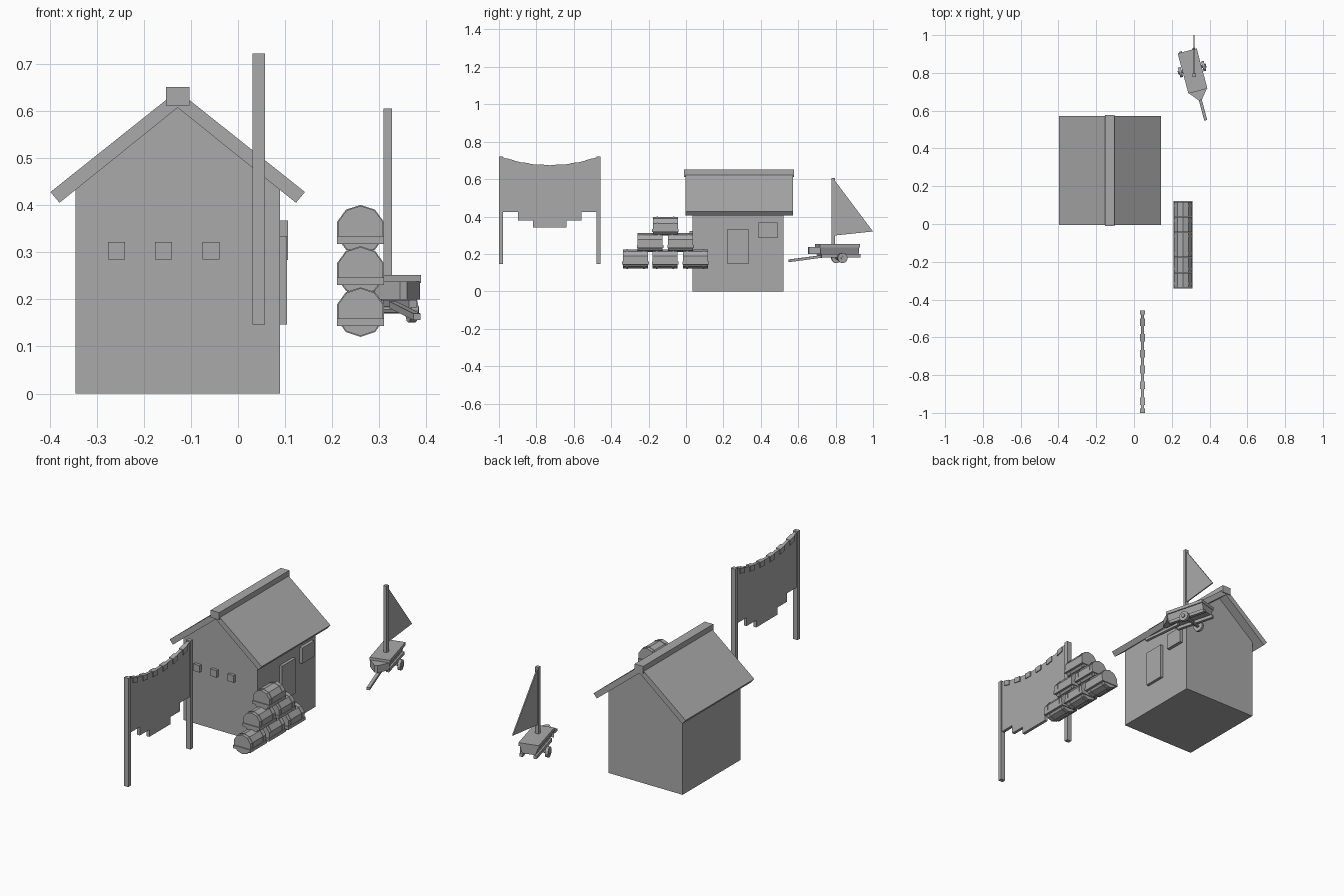
import bpy, bmesh, math
from mathutils import Matrix, Vector

cube = bpy.data.objects.get("Cube")
if cube:
    bpy.data.objects.remove(cube, do_unlink=True)

grey = bpy.data.materials.new("plain grey")
grey.use_nodes = True
colour = (0.4, 0.4, 0.4, 1)
grey.diffuse_color = colour
grey.node_tree.nodes["Principled BSDF"].inputs["Base Color"].default_value = colour


def finish(name, bm, matrix=None):
    if matrix:
        bm.transform(matrix)
    bmesh.ops.recalc_face_normals(bm, faces=bm.faces)
    mesh = bpy.data.meshes.new(name)
    bm.to_mesh(mesh)
    bm.free()
    mesh.materials.append(grey)
    obj = bpy.data.objects.new(name, mesh)
    bpy.context.collection.objects.link(obj)
    return obj


def prism(name, profile, axis, lo, hi, matrix=None):
    """Extrude a 2D outline along x, y or z; the outline uses the other two axes."""
    bm = bmesh.new()
    verts = []
    for p in profile:
        co = list(p)
        co.insert(axis, lo)
        verts.append(bm.verts.new(co))
    face = bm.faces.new(verts)
    new = bmesh.ops.extrude_face_region(bm, geom=[face])["geom"]
    step = Vector((0, 0, 0))
    step[axis] = hi - lo
    bmesh.ops.translate(bm, vec=step, verts=[g for g in new if isinstance(g, bmesh.types.BMVert)])
    return finish(name, bm, matrix)


def box(name, x, y, z, matrix=None):
    return prism(name, [(x[0], y[0]), (x[1], y[0]), (x[1], y[1]), (x[0], y[1])], 2, z[0], z[1], matrix)


def ngon(n, r, cx, cz):
    return [(cx + r * math.cos(math.pi / 2 + math.tau * i / n),
             cz + r * math.sin(math.pi / 2 + math.tau * i / n)) for i in range(n)]


# House: gabled body, two roof slabs and a ridge beam
mid = -0.128
half = 0.217
prism("house_body", [(mid - half, 0), (mid + half, 0), (mid + half, 0.433),
                     (mid, 0.607), (mid - half, 0.433)], 1, 0.035, 0.521)
for name, s in (("left_roof", 1), ("right_roof", -1)):
    slope = [(0, 0.607), (0.251, 0.405), (0.27, 0.428), (0, 0.643)]
    prism(name, [(mid + s * x, z) for x, z in slope], 1, -0.004, 0.572)
box("ridge_beam", (mid - 0.025, mid + 0.025), (-0.01, 0.577), (0.612, 0.651))

# House openings
for i, x in enumerate((-0.258, -0.158, -0.057)):
    box(f"front_window_{i + 1}", (x - 0.018, x + 0.018), (0.02, 0.04), (0.285, 0.322))
box("side_door", (0.08, 0.104), (0.222, 0.334), (0.147, 0.334))
box("side_window", (0.08, 0.106), (0.388, 0.489), (0.284, 0.367))

# Banner: two posts and a sagging cloth with a stepped hem
y0, y1 = -0.979, -0.478
centre = (y0 + y1) / 2


def sag(y):
    return 0.674 + 0.042 * ((y - centre) / (y1 - centre)) ** 2


for name, y in (("front_post", -1.0), ("back_post", -0.479)):
    box(name, (0.031, 0.057), (y, y + 0.022), (0.147, 0.722))
outline = [(y, sag(y)) for y in (y1 + (y0 - y1) * i / 16 for i in range(17))]
hem = [(y0, 0.425), (-0.897, 0.425), (-0.897, 0.38), (-0.817, 0.38), (-0.817, 0.342)]
outline += hem + [(2 * centre - y, z) for y, z in reversed(hem)]
prism("banner_cloth", outline, 0, 0.036, 0.052)
for i in range(6):
    y = y0 + (y1 - y0) * (i + 0.5) / 6
    a, b = y - 0.02, y + 0.02
    prism(f"banner_loop_{i + 1}", [(a, sag(a) - 0.026), (b, sag(b) - 0.026),
                                   (b, sag(b) + 0.002), (a, sag(a) + 0.002)], 0, 0.031, 0.057)

# Stacked barrels with hoops and a flat plank through each
rows = ((0.173, (-0.27, -0.112, 0.051)), (0.2605, (-0.192, -0.029)), (0.348, (-0.11,)))
cx = 0.26
for r, (z, ys) in enumerate(rows):
    for c, y in enumerate(ys):
        tag = f"{r + 1}_{c + 1}"
        prism("barrel_" + tag, ngon(10, 0.0505, cx, z), 1, y - 0.066, y + 0.066)
        for k, off in enumerate((-0.045, 0.045)):
            prism(f"hoop_{tag}_{k + 1}", ngon(10, 0.0525, cx, z), 1, y + off - 0.004, y + off + 0.004)
        box("plank_" + tag, (cx - 0.05, cx + 0.05), (y - 0.071, y + 0.071), (z - 0.03, z - 0.014))

# Cart, built facing -y and then turned
turn = Matrix.Translation((0.31, 0.81, 0)) @ Matrix.Rotation(math.radians(15), 4, 'Z')
box("cart_top", (-0.052, 0.052), (-0.11, 0.11), (0.235, 0.252), turn)
prism("cart_body", [(-0.034, 0.198), (0.034, 0.198), (0.047, 0.236), (-0.047, 0.236)],
      1, -0.108, 0.108, turn)
prism("cart_nose", [(-0.05, -0.108), (-0.008, -0.16), (0.008, -0.16), (0.05, -0.108)],
      2, 0.2, 0.238, turn)
for name, s in (("left", 1), ("right", -1)):
    x = s * 0.036
    box(name + "_rail", (x - 0.008, x + 0.008), (-0.1, 0.116), (0.182, 0.199), turn)
    a, b = sorted((s * 0.056, s * 0.071))
    prism(name + "_wheel", ngon(12, 0.027, 0.01, 0.178), 0, a, b, turn)
    a, b = sorted((s * 0.07, s * 0.077))
    prism(name + "_hub", ngon(8, 0.01, 0.01, 0.178), 0, a, b, turn)
prism("axle", ngon(8, 0.008, 0.01, 0.178), 0, -0.06, 0.06, turn)
prism("pull_handle", [(-0.27, 0.156), (-0.07, 0.182), (-0.07, 0.196), (-0.27, 0.17)],
      0, -0.008, 0.008, turn)

# Mast and triangular sail
box("mast", (0.309, 0.327), (0.778, 0.796), (0.24, 0.605))
prism("sail", [(0.79, 0.6), (0.79, 0.298), (1.0, 0.32)], 0, 0.315, 0.321)
